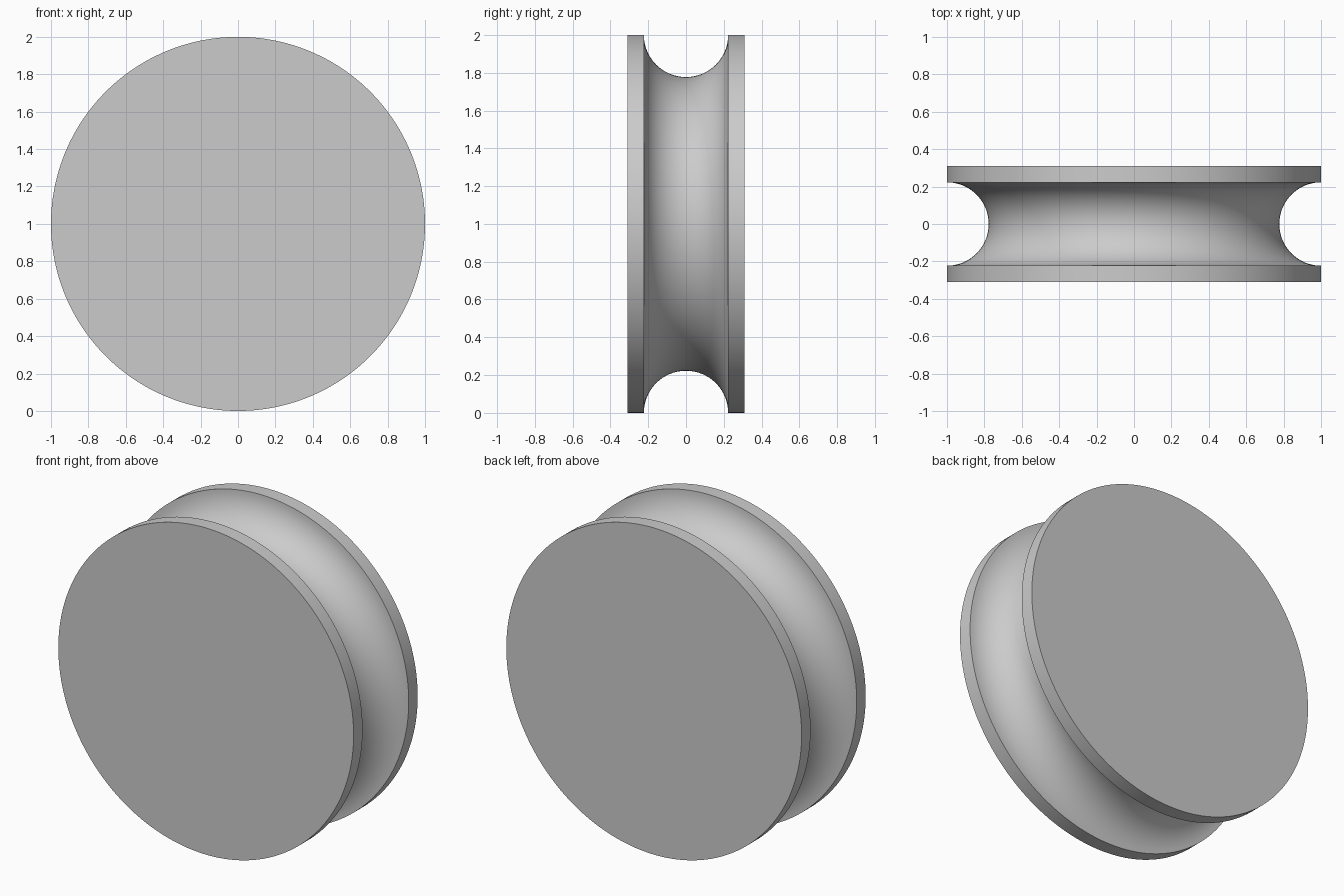
import bpy
import bmesh
from math import cos, sin, pi, radians
from mathutils import Matrix, Vector

if "Cube" in bpy.data.objects:
    bpy.data.objects.remove(bpy.data.objects["Cube"], do_unlink=True)

RADIUS = 1.0
HALF_WIDTH = 0.31
GROOVE = 0.223
ARC_STEPS = 32
SEGMENTS = 192

# Plain grey material
grey = bpy.data.materials.new("light grey")
grey.use_nodes = True
colour = (0.6, 0.6, 0.6, 1)
grey.diffuse_color = colour
grey.node_tree.nodes["Principled BSDF"].inputs["Base Color"].default_value = colour

# Half section: front rim, semicircular groove, back rim
profile = [(RADIUS, -HALF_WIDTH)]
for i in range(ARC_STEPS + 1):
    a = pi * i / ARC_STEPS
    profile.append((RADIUS - GROOVE * sin(a), -GROOVE * cos(a)))
profile.append((RADIUS, HALF_WIDTH))

# Sweep the section around the y axis
bm = bmesh.new()
rings = []
for r, y in profile:
    rings.append([bm.verts.new((r * cos(2 * pi * k / SEGMENTS), y,
                                RADIUS + r * sin(2 * pi * k / SEGMENTS)))
                  for k in range(SEGMENTS)])
for lower, upper in zip(rings, rings[1:]):
    for k in range(SEGMENTS):
        n = (k + 1) % SEGMENTS
        bm.faces.new((lower[k], lower[n], upper[n], upper[k]))

# Flat discs closing both sides
bm.faces.new(rings[0])
bm.faces.new(rings[-1])
bmesh.ops.recalc_face_normals(bm, faces=bm.faces[:])

mesh = bpy.data.meshes.new("grooved_wheel")
bm.to_mesh(mesh)
bm.free()
mesh.materials.append(grey)
wheel = bpy.data.objects.new("grooved_wheel", mesh)
bpy.context.collection.objects.link(wheel)

# Smooth curved surfaces, crisp rims
bpy.ops.object.select_all(action="DESELECT")
wheel.select_set(True)
bpy.context.view_layer.objects.active = wheel
bpy.ops.object.shade_smooth_by_angle(angle=radians(30))
